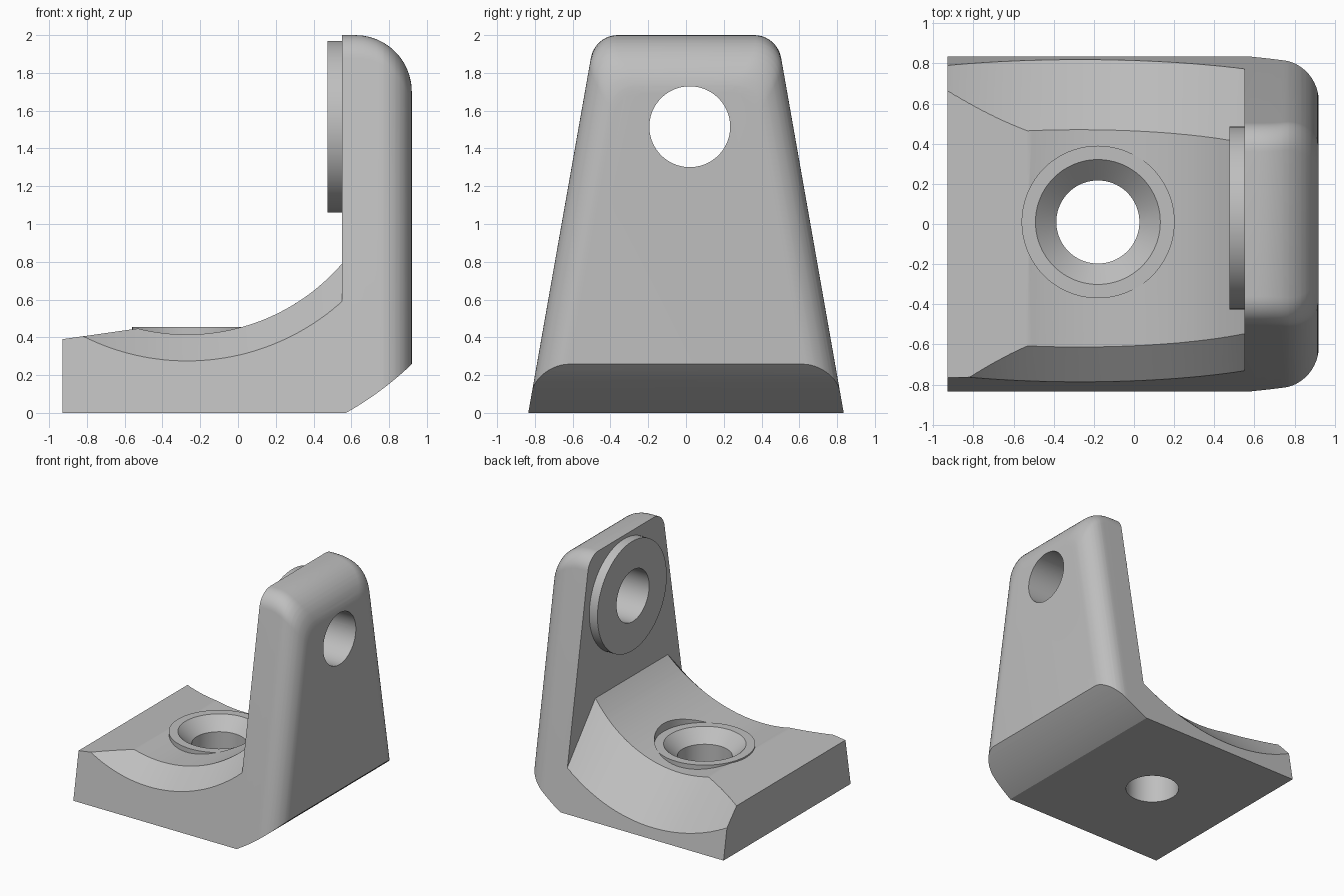
import bpy, bmesh
from math import sin, cos, tan, sqrt, pi, radians
from mathutils import Matrix

if "Cube" in bpy.data.objects:
    bpy.data.objects.remove(bpy.data.objects["Cube"])

TAPER = tan(radians(10))          # lean of the two sides
CX, CZ = -0.27, 1.50              # shared centre of the saddle arcs
SADDLE, UNDERSIDE = 1.085, 1.72   # arc radii
WALL, BACK = 0.55, 0.92           # inner and outer faces of the upright
HOLE_Y = 0.02

grey = bpy.data.materials.new("light_grey")
grey.use_nodes = True
grey.diffuse_color = (0.52, 0.52, 0.52, 1)
grey.node_tree.nodes["Principled BSDF"].inputs["Base Color"].default_value = grey.diffuse_color


def to_object(name, bm):
    bmesh.ops.recalc_face_normals(bm, faces=bm.faces)
    mesh = bpy.data.meshes.new(name)
    bm.to_mesh(mesh)
    bm.free()
    mesh.materials.append(grey)
    obj = bpy.data.objects.new(name, mesh)
    bpy.context.collection.objects.link(obj)
    return obj


def loft(name, loops):
    """Skin a row of equal-length closed loops and cap both ends."""
    bm = bmesh.new()
    rings = [[bm.verts.new(p) for p in loop] for loop in loops]
    n = len(rings[0])
    for a, b in zip(rings, rings[1:]):
        for i in range(n):
            j = (i + 1) % n
            bm.faces.new((a[i], a[j], b[j], b[i]))
    bm.faces.new(rings[0])
    bm.faces.new(rings[-1])
    return to_object(name, bm)


def extrude_y(name, outline):
    return loft(name, [[(x, y, z) for x, z in outline] for y in (-1.2, 1.2)])


def round_part(name, axis, start, end, r1, r2, centre):
    """Cylinder or cone along x or z between two stations."""
    bm = bmesh.new()
    bmesh.ops.create_cone(bm, cap_ends=True, segments=96, radius1=r1, radius2=r2, depth=end - start)
    mid = (start + end) / 2
    if axis == "x":
        m = Matrix.Translation((mid, *centre)) @ Matrix.Rotation(pi / 2, 4, "Y")
    else:
        m = Matrix.Translation((*centre, mid))
    bm.transform(m)
    return to_object(name, bm)


def combine(target, tool, operation="DIFFERENCE"):
    mod = target.modifiers.new(tool.name, "BOOLEAN")
    mod.object, mod.operation, mod.solver = tool, operation, "EXACT"
    bpy.context.view_layer.objects.active = target
    bpy.ops.object.modifier_apply(modifier=mod.name)
    bpy.data.objects.remove(tool)


def arc_z(x, radius):
    return CZ - sqrt(radius ** 2 - (x - CX) ** 2)


def span(a, b, n):
    return [a + (b - a) * i / n for i in range(n + 1)]


# Tapered block, rounded towards its outer face
SIDE_R, TOP_R, CORNER_R = 0.17, 0.30, 0.145


def round_inset(x, r):
    d = max(0, x - (BACK - r))
    return r - sqrt(max(0, r * r - d * d))


def section(x):
    top = 2 - round_inset(x, TOP_R)
    base = 0.835 - round_inset(x, SIDE_R) / cos(radians(10))
    cy = base - TAPER * top - CORNER_R * tan(radians(40))
    cz = top - CORNER_R
    half = [(base, 0)]
    for a in span(radians(10), pi / 2, 10):
        half.append((cy + CORNER_R * cos(a), cz + CORNER_R * sin(a)))
    return [(x, y, z) for y, z in half] + [(x, -y, z) for y, z in reversed(half)]


stations = {-0.93}
for r in (SIDE_R, TOP_R):
    stations |= {round(BACK - r + r * sin(a), 4) for a in span(0, pi / 2, 12)}
bracket = loft("corner_bracket", [section(x) for x in sorted(stations)])

# Open the space above the foot: sloping lip, then the saddle arc up to the wall
lip = -0.53
saddle = [(-1.2, 0.352)] + [(x, arc_z(x, SADDLE)) for x in span(lip, WALL, 40)]
combine(bracket, extrude_y("saddle_cutter", saddle + [(WALL, 2.3), (-1.2, 2.3)]))

# Curved relief under the outer bottom edge
under = [(x, arc_z(x, UNDERSIDE)) for x in span(0.5, 0.98, 20)]
combine(bracket, extrude_y("underside_cutter", under + [(1.2, -0.3), (0.5, -0.3)]))

# Sloped shoulders along both sides of the saddle
for side, inner, outer_r in ((1, 0.543, 1.41), (-1, 0.686, 1.225)):
    loops = []
    for x in span(-1.0, WALL, 44):
        za, zb = arc_z(x, SADDLE), arc_z(x, outer_r)
        ya, yb = inner - TAPER * za, 0.835 - TAPER * zb
        line = [(ya + t * (yb - ya), za + t * (zb - za)) for t in (-0.1, 1.3)]
        loop = line + [(1.2, line[1][1]), (1.2, line[0][1])]
        loops.append([(x, side * y, z) for y, z in loop])
    combine(bracket, loft("shoulder_cutter", loops))

# Round seats on the foot and on the wall
foot, wall = (-0.18, 0.01), (HOLE_Y, 1.515)
combine(bracket, round_part("foot_seat", "z", 0.2, 0.455, 0.38, 0.38, foot), "UNION")
combine(bracket, round_part("foot_seat_clearance", "z", 0.455, 0.8, 0.38, 0.38, foot))
combine(bracket, round_part("wall_seat", "x", 0.475, 0.7, 0.455, 0.455, (0.03, 1.515)), "UNION")

# Countersunk screw holes
combine(bracket, round_part("foot_hole", "z", -0.2, 0.8, 0.207, 0.207, foot))
combine(bracket, round_part("foot_countersink", "z", 0.355, 0.475, 0.207, 0.332, foot))
combine(bracket, round_part("wall_hole", "x", 0.2, 1.2, 0.214, 0.214, wall))
combine(bracket, round_part("wall_countersink", "x", 0.82, 0.94, 0.214, 0.340, wall))

# Smooth curves, crisp edges
bpy.ops.object.select_all(action="DESELECT")
bracket.select_set(True)
bpy.context.view_layer.objects.active = bracket
bpy.ops.object.shade_smooth_by_angle(angle=radians(25))
